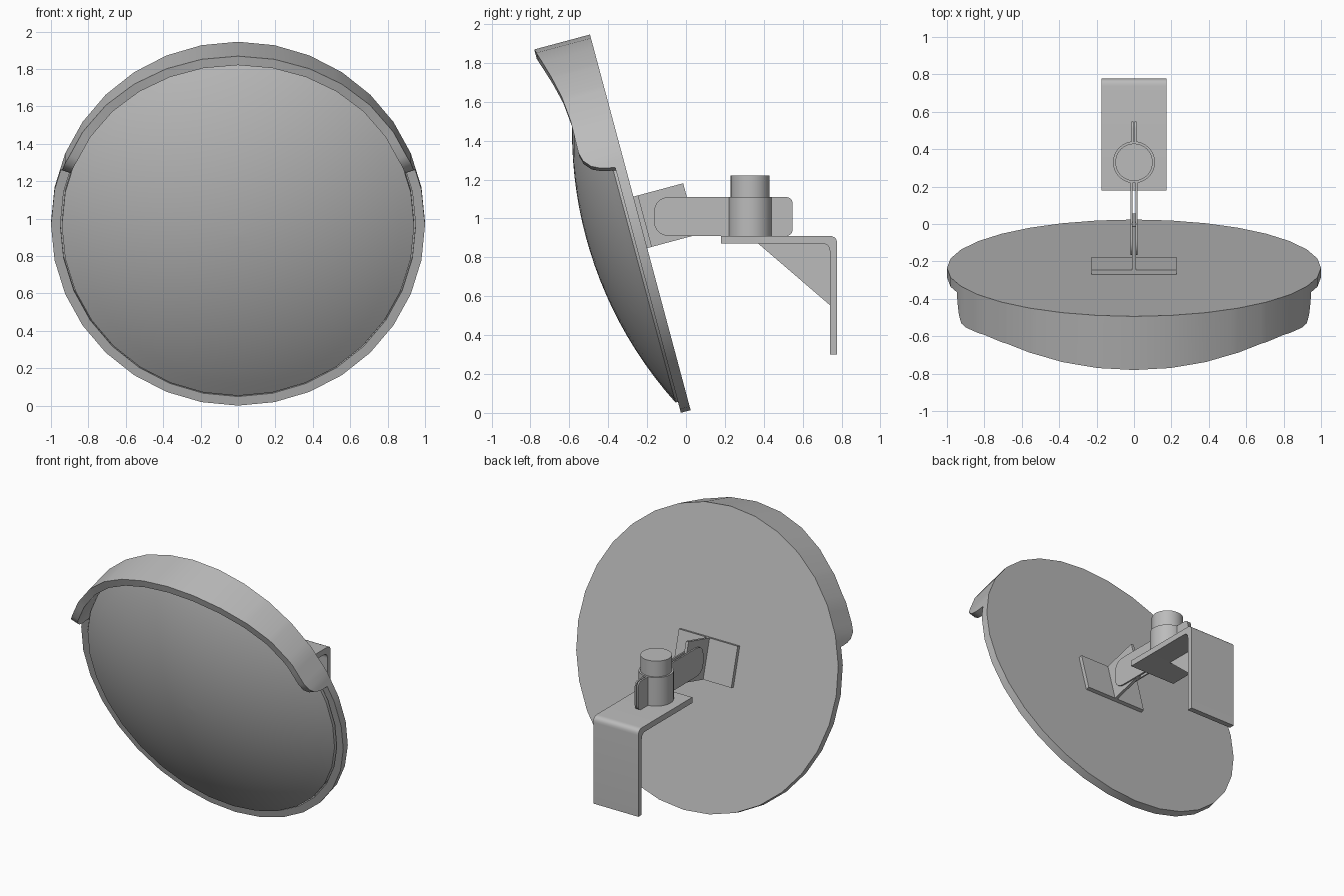
import bpy, bmesh, math
from mathutils import Matrix, Vector

cube = bpy.data.objects.get("Cube")
if cube:
    bpy.data.objects.remove(cube)

grey = bpy.data.materials.new("plain grey")
grey.use_nodes = True
COLOUR = (0.5, 0.5, 0.5, 1)
grey.diffuse_color = COLOUR
for node in grey.node_tree.nodes:
    if node.type == 'BSDF_PRINCIPLED':
        node.inputs["Base Color"].default_value = COLOUR

# Mirror frame: x across, y up the disc, z out of its front face
TILT = math.radians(15)
s, c = math.sin(TILT), math.cos(TILT)
DISC = Matrix(((1, 0, 0, 0), (0, -s, -c, -0.235), (0, c, -s, 0.98), (0, 0, 0, 1)))
SEGMENTS = 32
STEP = 2 * math.pi / SEGMENTS


def finish(name, bm, matrix=Matrix()):
    bmesh.ops.remove_doubles(bm, verts=bm.verts, dist=0.0001)
    bmesh.ops.recalc_face_normals(bm, faces=bm.faces)
    mesh = bpy.data.meshes.new(name)
    bm.to_mesh(mesh)
    bm.free()
    mesh.materials.append(grey)
    obj = bpy.data.objects.new(name, mesh)
    bpy.context.collection.objects.link(obj)
    obj.matrix_world = matrix
    bpy.ops.object.select_all(action='DESELECT')
    obj.select_set(True)
    bpy.context.view_layer.objects.active = obj
    bpy.ops.object.shade_smooth_by_angle(angle=math.radians(30))
    return obj


def loft(name, loops, matrix=Matrix(), closed=False):
    """Skin a run of point loops; cap the ends unless the run is closed."""
    bm = bmesh.new()
    rows = [[bm.verts.new(p) for p in loop] for loop in loops]
    n = len(rows[0])
    pairs = list(zip(rows, rows[1:])) + ([(rows[-1], rows[0])] if closed else [])
    for a, b in pairs:
        for i in range(n):
            j = (i + 1) % n
            bm.faces.new((a[i], a[j], b[j], b[i]))
    if not closed:
        bm.faces.new(rows[0])
        bm.faces.new(rows[-1])
    return finish(name, bm, matrix)


def circle(r, z, y=0.0):
    return [(r * math.cos(i * STEP), y + r * math.sin(i * STEP), z) for i in range(SEGMENTS)]


def prism(name, profile, x0, x1, matrix=Matrix()):
    """Extrude a side profile of (y, z) points across x."""
    return loft(name, [[(x, y, z) for y, z in profile] for x in (x0, x1)], matrix)


def rounded(corners):
    """Turn (y, z, radius) corners into a profile with rounded corners."""
    out = []
    for i, (y, z, r) in enumerate(corners):
        p = Vector((y, z))
        if not r:
            out.append((y, z))
            continue
        before = Vector(corners[i - 1][:2])
        after = Vector(corners[(i + 1) % len(corners)][:2])
        a = p + (before - p).normalized() * r
        b = p + (after - p).normalized() * r
        for k in range(6):
            t = k / 5
            out.append(tuple(a * (1 - t) ** 2 + p * 1.17 * t * (1 - t) * 2 / 1.17 + b * t * t))
    return out


def rect(y0, y1, z0, z1, front=0, back=0):
    return rounded([(y0, z0, front), (y1, z0, back), (y1, z1, back), (y0, z1, front)])


# Rim and hood: one cup whose front edge rises into the hood
RIM = 0.052
EDGE = [(0.308, RIM), (0.315, 0.09), (0.326, 0.13), (0.345, 0.17), (0.381, 0.203), (0.43, 0.215),
        (0.513, 0.213), (0.594, 0.211), (0.733, 0.224), (0.854, 0.252), (1.0, 0.297)]


def edge_height(v):
    if v <= EDGE[0][0]:
        return RIM
    for (v0, h0), (v1, h1) in zip(EDGE, EDGE[1:]):
        if v <= v1:
            return h0 + (h1 - h0) * (v - v0) / (v1 - v0)
    return EDGE[-1][1]


angles = [i * STEP for i in range(SEGMENTS)]
for v, h in EDGE[:-1]:
    a = math.asin(v)
    for b in (a, math.pi - a):
        if min(abs(b - k) for k in angles) > 0.004:
            angles.append(b)
angles.sort()


def cup_loop(radius, height):
    loop = []
    for a in angles:
        r = radius * math.cos(STEP / 2) / math.cos(a % STEP - STEP / 2)
        z = edge_height(math.sin(a)) if height is None else height
        loop.append((r * math.cos(a), r * math.sin(a), z))
    return loop


loft("rim_and_hood", [cup_loop(1, 0), cup_loop(1, None), cup_loop(0.95, None), cup_loop(0.95, 0.02)], DISC)

# Convex mirror
MIRROR_R, LIP, APEX = 0.942, 0.065, 0.29
sag = APEX - LIP
sphere = (MIRROR_R ** 2 + sag ** 2) / (2 * sag)
dome = [circle(MIRROR_R, 0.018)]
for i in range(13):
    r = max(MIRROR_R * (1 - i / 12), 0.004)
    dome.append(circle(r, APEX - sphere + math.sqrt(sphere ** 2 - r ** 2)))
loft("mirror", dome, DISC)

# Mount on the back of the disc
prism("mount_plate", rect(-0.137, 0.137, -0.025, 0.0), -0.228, 0.228, DISC)
prism("mount_fin", rect(-0.137, 0.137, -0.265, -0.02), -0.01, 0.01, DISC)

# Pole and its clamp
POLE_Y, BOTTOM, TOP = 0.33, 0.91, 1.11
loft("pole", [circle(0.1, 0.9, POLE_Y), circle(0.1, 1.22, POLE_Y)])
loft("clamp_ring", [circle(r, z, POLE_Y) for r, z in
                    ((0.112, BOTTOM), (0.112, TOP), (0.098, TOP), (0.098, BOTTOM))], closed=True)
for side, sign in (("left", 1), ("right", -1)):
    prism("clamp_arm_" + side, rect(-0.165, 0.226, BOTTOM, TOP, front=0.085), sign * 0.009, sign * 0.02)
    prism("clamp_tail_" + side, rect(0.43, 0.548, BOTTOM, TOP, back=0.035), sign * 0.003, sign * 0.014)

# Angle bracket with a bent corner, and its gusset
prism("angle_bracket", rounded([
    (0.18, 0.87, 0), (0.74, 0.87, 0.04), (0.74, 0.3, 0), (0.777, 0.3, 0),
    (0.777, BOTTOM, 0.04), (0.18, BOTTOM, 0)]), -0.175, 0.175)
prism("gusset", [(0.37, 0.872), (0.745, 0.872), (0.745, 0.55)], -0.015, 0.015)
